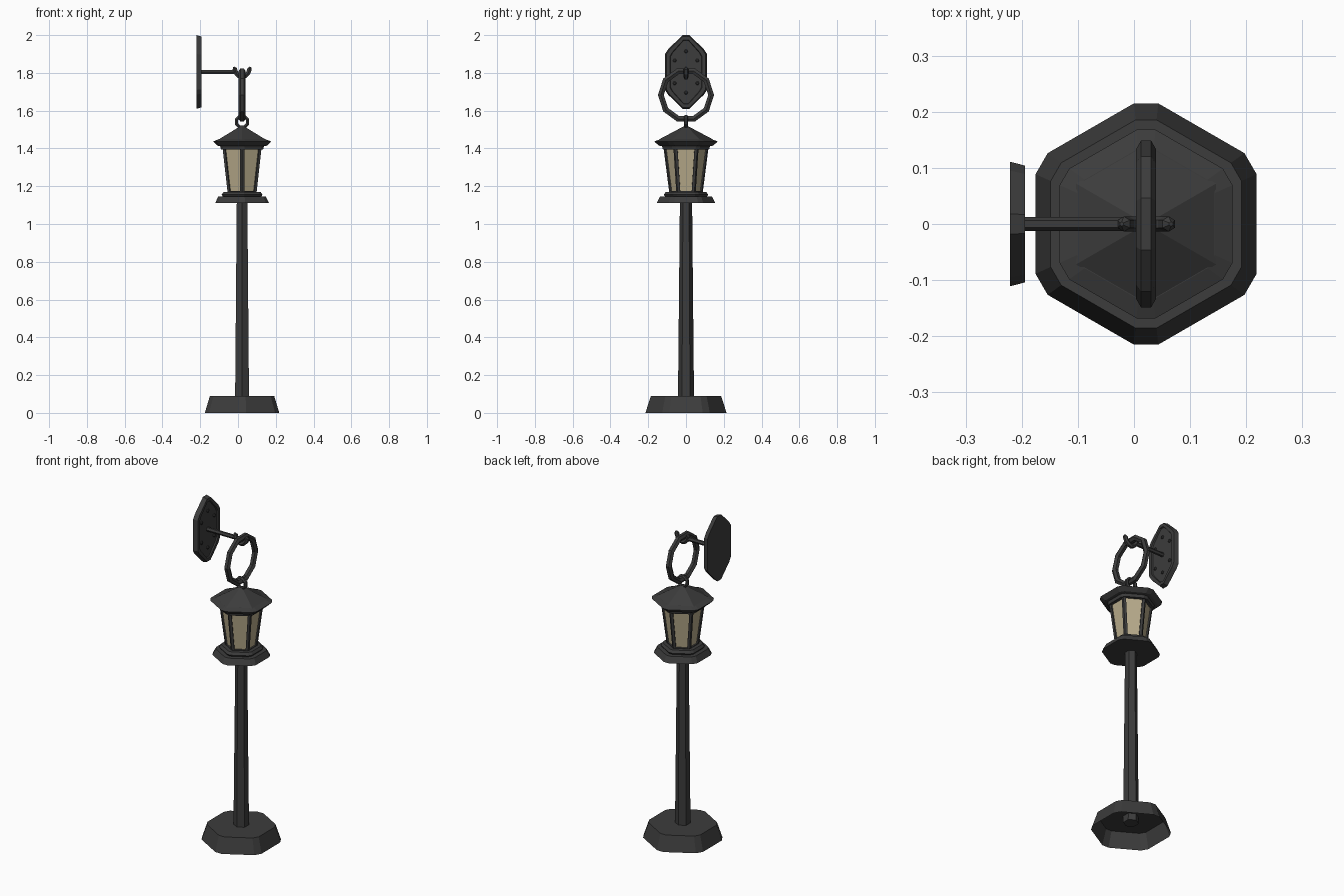
import bpy, bmesh, math
from mathutils import Vector

if "Cube" in bpy.data.objects:
    bpy.data.objects.remove(bpy.data.objects["Cube"])

CX = 0.0215  # lamp axis


def material(name, col):
    m = bpy.data.materials.new(name)
    m.diffuse_color = (*col, 1)
    m.use_nodes = True
    m.node_tree.nodes["Principled BSDF"].inputs["Base Color"].default_value = m.diffuse_color
    return m


IRON = material("dark_iron", (0.045, 0.045, 0.045))
GLASS = material("warm_glass", (0.48, 0.41, 0.26))


def finish(name, bm, mats=(IRON,), normals=True):
    if normals:
        bmesh.ops.recalc_face_normals(bm, faces=bm.faces)
    me = bpy.data.meshes.new(name)
    bm.to_mesh(me)
    bm.free()
    for m in mats:
        me.materials.append(m)
    ob = bpy.data.objects.new(name, me)
    bpy.context.collection.objects.link(ob)
    return ob


def skin(bm, rings, caps=(True, True), closed=False):
    """Bridge successive point rings with quads."""
    vs = [[bm.verts.new(p) for p in r] for r in rings]
    n = len(vs[0])
    pairs = list(zip(vs, vs[1:])) + ([(vs[-1], vs[0])] if closed else [])
    sides = [bm.faces.new((a[i], a[(i + 1) % n], b[(i + 1) % n], b[i]))
             for a, b in pairs for i in range(n)]
    if not closed:
        if caps[0]:
            bm.faces.new(vs[0][::-1])
        if caps[1]:
            bm.faces.new(vs[-1])
    return sides


def hexagon(apothem, z, chamfer=0.0):
    """Hexagon with corners on +-y; chamfer cuts each corner."""
    r = apothem / math.cos(math.pi / 6)
    c = [Vector((CX + r * math.cos(math.radians(30 + 60 * k)),
                 r * math.sin(math.radians(30 + 60 * k)), z)) for k in range(6)]
    if not chamfer:
        return c
    out = []
    for k in range(6):
        for nb in (c[k - 1], c[(k + 1) % 6]):
            out.append(c[k].lerp(nb, chamfer))
    return out


def hex_stack(name, profile, chamfer=0.0, caps=(True, True)):
    bm = bmesh.new()
    skin(bm, [hexagon(a, z, chamfer) for a, z in profile], caps)
    return finish(name, bm)


def tube(name, pts, radii, normal, closed=False, sides=6):
    """Sweep a polygon along a planar path."""
    pts = [Vector(p) for p in pts]
    nrm = Vector(normal)
    rings, n = [], len(pts)
    for i, p in enumerate(pts):
        a = pts[i - 1] if closed or i else p
        b = pts[(i + 1) % n] if closed or i < n - 1 else p
        side = nrm.cross((b - a).normalized())
        rings.append([p + radii[i] * (math.cos(t) * side + math.sin(t) * nrm)
                      for t in (2 * math.pi * (k + .5) / sides for k in range(sides))])
    bm = bmesh.new()
    skin(bm, rings, closed=closed)
    return finish(name, bm)


# Foot (hollow underneath) and pole
hex_stack("base", [(0.197, 0), (0.17, 0.09)], 0.11, (False, True))
hex_stack("pole", [(0.037, 0.05), (0.028, 1.12)])

# Lantern floor: wide flange and stepped collar
hex_stack("lantern_flange", [(0.143, 1.11), (0.126, 1.145)], 0.11)
hex_stack("lantern_collar", [(0.098, 1.14), (0.108, 1.155), (0.098, 1.17)], 0.11)

# Lantern body: tapered frame with recessed panes
bm = bmesh.new()
faces = skin(bm, [hexagon(0.076, 1.16), hexagon(0.105, 1.42)])
bmesh.ops.recalc_face_normals(bm, faces=bm.faces)
bmesh.ops.inset_individual(bm, faces=faces, thickness=0.014, depth=0, use_even_offset=True)
bmesh.ops.inset_individual(bm, faces=faces, thickness=0.0005, depth=-0.008, use_even_offset=True)
for f in faces:
    f.material_index = 1
finish("lantern_body", bm, (IRON, GLASS), normals=False)

# Roof
hex_stack("roof_moulding", [(0.112, 1.395), (0.118, 1.42)], 0.11)
hex_stack("roof_eave", [(0.118, 1.412), (0.132, 1.415), (0.154, 1.437), (0.123, 1.449)], 0.11)
hex_stack("roof_cone", [(0.125, 1.447), (0.012, 1.516)])


def circle(n, r, centre, u, v, phase):
    return [Vector(centre) + r * (math.cos(a) * Vector(u) + math.sin(a) * Vector(v))
            for a in (2 * math.pi * (k + phase) / n for k in range(n))]


# Top eyelet and large hanging ring
X, Y, Z = (1, 0, 0), (0, 1, 0), (0, 0, 1)
tube("roof_eyelet", circle(8, 0.031, (CX, 0, 1.541), X, Z, 0.5), [0.0105] * 8, Y, True)
tube("hanging_ring", circle(10, 0.133, (CX, 0, 1.683), Y, Z, 0), [0.018] * 10, X, True)

# Wall arm and hook
tube("wall_arm", [(-0.205, 0, 1.805), (-0.01, 0, 1.805)], [0.0125] * 2, Y)
hook = [(-0.022, 1.832), (-0.018, 1.822), (-0.009, 1.797), (0.006, 1.783), (0.022, 1.778),
        (0.038, 1.783), (0.053, 1.797), (0.062, 1.822), (0.066, 1.832)]
tube("hook", [(x, 0, z) for x, z in hook], [0.004] + [0.0135] * 7 + [0.004], Y)

# Wall plate: elongated hexagon with recessed front
half = [(0.018, 0.195), (0.095, 0.12), (0.111, 0.095)]
half += [(y, -z) for y, z in reversed(half)]
outline = half + [(-y, -z) for y, z in half]


def plate_ring(x, d):
    return [(x, y * (1 - d / 0.111), 1.805 + z * (1 - d / 0.195)) for y, z in outline]


bm = bmesh.new()
skin(bm, [plate_ring(-0.221, 0), plate_ring(-0.194, 0.007),
          plate_ring(-0.194, 0.026), plate_ring(-0.202, 0.029)])
finish("wall_plate", bm)

# Rivets on the plate
for i, (y, z) in enumerate([(0, 0.11), (0.06, 0.06), (-0.06, 0.06),
                            (0.06, -0.06), (-0.06, -0.06), (0, -0.11)]):
    c = (-0.204, y, 1.805 + z)
    tube(f"rivet_{i}", [c, (-0.198, y, c[2]), (-0.194, y, c[2])], [0.01, 0.01, 0.005], Y)
